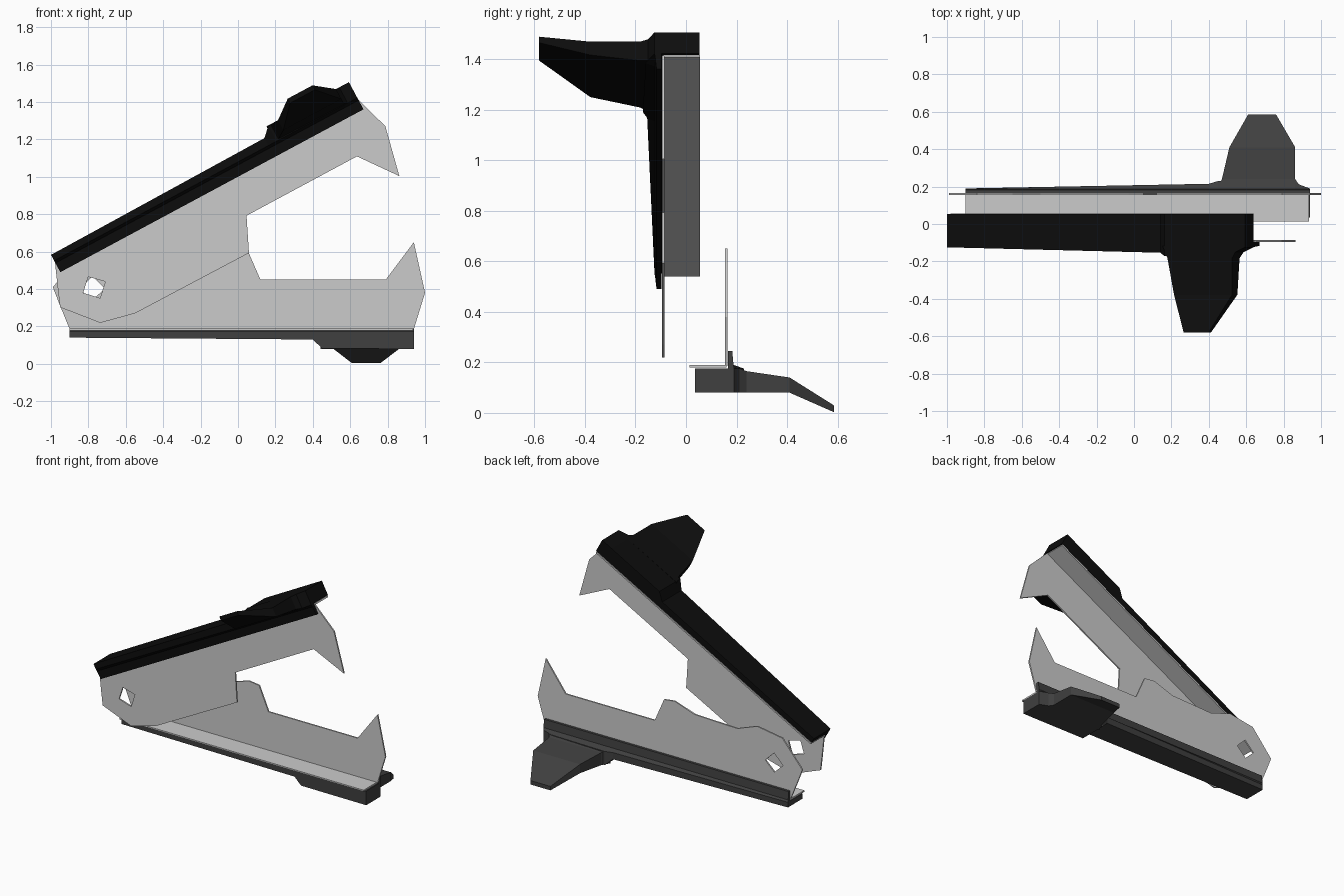
import bpy, bmesh
from math import radians, sin, cos
from mathutils import Matrix, Vector

if "Cube" in bpy.data.objects:
    bpy.data.objects.remove(bpy.data.objects["Cube"])

PLATE_Y = 0.16
ANGLE = radians(28.24)
C, S = cos(ANGLE), sin(ANGLE)

# The upper jaw is the lower jaw rolled over and swung open
lower_tf = Matrix.Identity(4)
upper_tf = (Matrix.Translation((-0.95, 0.07, 0.49))
            @ Matrix(((C, 0, S, 0), (0, -1, 0, 0), (S, 0, -C, 0), (0, 0, 0, 1)))
            @ Matrix.Translation((0.9, 0, -0.245)))


def material(name, v):
    m = bpy.data.materials.new(name)
    m.diffuse_color = (v, v, v, 1)
    m.use_nodes = True
    m.node_tree.nodes["Principled BSDF"].inputs["Base Color"].default_value = m.diffuse_color
    return m


def finish(bm, name, tf, mat=None):
    bm.transform(tf)
    bmesh.ops.recalc_face_normals(bm, faces=bm.faces[:])
    me = bpy.data.meshes.new(name)
    bm.to_mesh(me)
    bm.free()
    ob = bpy.data.objects.new(name, me)
    bpy.context.collection.objects.link(ob)
    if mat:
        me.materials.append(mat)


def plate(name, outline, hole, tf, thick=0.01):
    """Flat xz sheet with one hole, given thickness along y."""
    bm = bmesh.new()
    for pts in (outline, hole):
        vs = [bm.verts.new((x, PLATE_Y - thick / 2, z)) for x, z in pts]
        for a, b in zip(vs, vs[1:] + vs[:1]):
            bm.edges.new((a, b))
    bmesh.ops.triangle_fill(bm, edges=bm.edges[:], use_beauty=True)
    ext = bmesh.ops.extrude_face_region(bm, geom=bm.faces[:], use_keep_orig=True)
    moved = [g for g in ext["geom"] if isinstance(g, bmesh.types.BMVert)]
    bmesh.ops.translate(bm, verts=moved, vec=(0, thick, 0))
    bmesh.ops.dissolve_limit(bm, angle_limit=0.01, verts=bm.verts[:], edges=bm.edges[:])
    finish(bm, name, tf)


def loft(name, sections, tf, mat=None):
    """Join equal-length closed rings of points and cap both ends."""
    bm = bmesh.new()
    rings = [[bm.verts.new(p) for p in s] for s in sections]
    n = len(rings[0])
    for a, b in zip(rings, rings[1:]):
        for i in range(n):
            j = (i + 1) % n
            bm.faces.new((a[i], a[j], b[j], b[i]))
    bm.faces.new(rings[0])
    bm.faces.new(rings[-1])
    finish(bm, name, tf, mat)


# Toothed plate outline, from the grip edge round the tooth to the notch
front = [(-0.90, 0.185), (0.94, 0.185), (1.0, 0.38), (0.94, 0.65), (0.79, 0.45), (0.12, 0.45)]
rear = [(-0.84, 0.585), (-0.99, 0.41), (-0.955, 0.32)]
top_edge = {
    "lower": [(0.05, 0.61), (-0.03, 0.62), (-0.18, 0.57), (-0.50, 0.56), (-0.65, 0.615)],
    "upper": [(0.037, 0.632), (-0.652, 0.628)],
}
pivot_hole = [(-0.78, 0.338), (-0.712, 0.403), (-0.778, 0.468), (-0.845, 0.40)]

# Grip stations along x: outer y, bottom z
stations = [(-0.90, 0.190, 0.14), (0.40, 0.215, 0.13), (0.45, 0.23, 0.082),
            (0.86, 0.22, 0.08), (0.94, 0.190, 0.08)]
# Thumb pad stations along y: x range, bottom z, top z
pad = [(0.185, 0.44, 0.90, 0.08, 0.185), (0.24, 0.47, 0.862, 0.08, 0.165),
       (0.41, 0.51, 0.862, 0.08, 0.14), (0.585, 0.61, 0.76, 0.003, 0.03)]


def jaw(side, tf, mat, k):
    def w(y):  # widen plastic about the plate
        return PLATE_Y + (y - PLATE_Y) * k

    plate(side + "_toothed_plate", front + top_edge[side] + rear, pivot_hole, tf)

    # Metal flange folded over the grip
    loft(side + "_flange",
         [[(x, 0.014, 0.179), (x, PLATE_Y, 0.179), (x, PLATE_Y, 0.189), (x, 0.014, 0.189)]
          for x in (-0.90, 0.935)], tf)

    # Plastic grip with raised outer lip
    loft(side + "_grip",
         [[(x, w(y), z) for y, z in ((0.035, 0.176), (0.166, 0.176), (0.166, 0.245),
                                     (0.183, 0.245), (0.188, 0.19), (yo, 0.175),
                                     (yo, zb), (0.035, zb))]
          for x, yo, zb in stations], tf, mat)

    # Flared thumb pad
    loft(side + "_thumb_pad",
         [[(x0, w(y), z0), (x1, w(y), z0), (x1, w(y), z1), (x0, w(y), z1)]
          for y, x0, x1, z0, z1 in pad], tf, mat)


jaw("lower", lower_tf, material("dark_grey_plastic", 0.05), 1.0)
jaw("upper", upper_tf, material("black_plastic", 0.004), 1.155)
